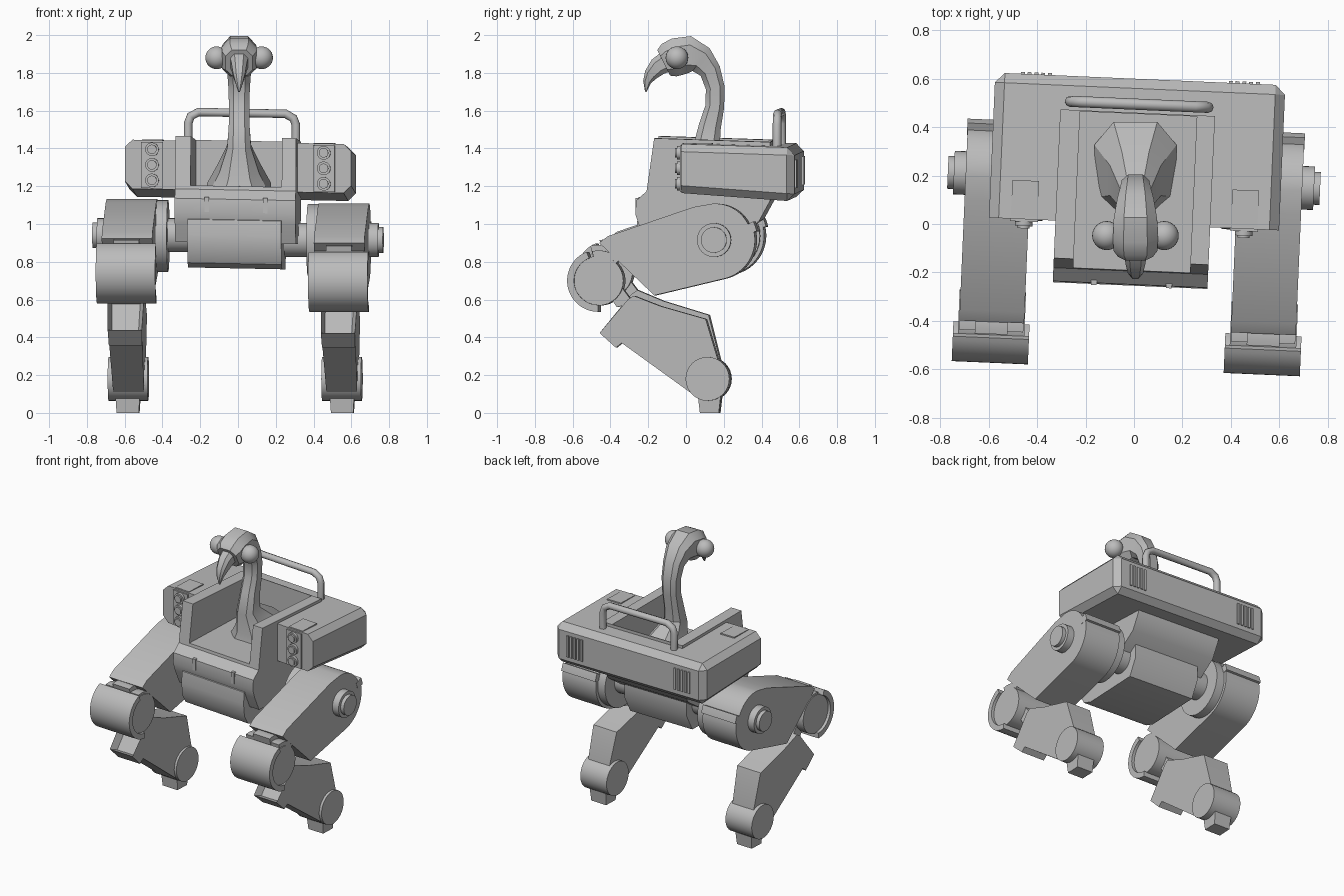
import bpy, bmesh, math
from mathutils import Matrix, Vector

cube = bpy.data.objects.get("Cube")
if cube:
    bpy.data.objects.remove(cube)

mat = bpy.data.materials.new("plain grey")
mat.use_nodes = True
GREY = (0.5, 0.5, 0.5, 1)
mat.diffuse_color = GREY
mat.node_tree.nodes["Principled BSDF"].inputs["Base Color"].default_value = GREY

YAW = Matrix.Rotation(math.radians(-2.5), 4, 'Z')
LEAN = Matrix.Identity(4)
LEAN[2][0] = -0.02          # the body sits slightly lower on its left
BODY = YAW @ LEAN
HEAD = Matrix.Translation((.006, 0, 0))


def finish(name, bm, pose=BODY, smooth=True):
    """Pose the mesh, shade it and link it as an object."""
    bm.transform(pose)
    bmesh.ops.recalc_face_normals(bm, faces=bm.faces)
    for f in bm.faces:
        f.smooth = smooth
    for e in bm.edges:
        e.smooth = e.calc_face_angle(0) < math.radians(32)
    mesh = bpy.data.meshes.new(name)
    bm.to_mesh(mesh)
    bm.free()
    mesh.materials.append(mat)
    ob = bpy.data.objects.new(name, mesh)
    bpy.context.scene.collection.objects.link(ob)
    return ob


def prism_mesh(pts, x0, x1):
    """Extrude a side (y, z) outline from x0 to x1."""
    bm = bmesh.new()
    face = bm.faces.new([bm.verts.new((x0, y, z)) for y, z in pts])
    geo = bmesh.ops.extrude_face_region(bm, geom=[face])["geom"]
    for v in geo:
        if isinstance(v, bmesh.types.BMVert):
            v.co.x = x1
    return bm


def prism(name, pts, x0, x1, pose=BODY):
    return finish(name, prism_mesh(pts, x0, x1), pose)


def arc(cy, cz, r, a0, a1, n=16):
    angles = [math.radians(a0 + (a1 - a0) * i / n) for i in range(n + 1)]
    return [(cy + r * math.cos(a), cz + r * math.sin(a)) for a in angles]


def band(cy, cz, r0, r1, a0, a1, n=16):
    return arc(cy, cz, r1, a0, a1, n) + arc(cy, cz, r0, a1, a0, n)


def disc(cy, cz, r, n=32):
    return arc(cy, cz, r, 0, 360, n)[:-1]


def box(name, lo, hi):
    (x0, y0, z0), (x1, y1, z1) = lo, hi
    return prism(name, [(y0, z0), (y1, z0), (y1, z1), (y0, z1)], x0, x1)


def squarish(value):
    return math.copysign(abs(value) ** .72, value)


def loft(name, rings, sides=8):
    """Skin squarish rings (y, z, depth radius, width radius) along a path."""
    bm = bmesh.new()
    loops = []
    for i, (y, z, ry, rx) in enumerate(rings):
        a, b = rings[max(i - 1, 0)], rings[min(i + 1, len(rings) - 1)]
        t = Vector((0, b[0] - a[0], b[1] - a[1])).normalized()
        n = Vector((0, t.z, -t.y))
        loop = []
        for k in range(sides):
            q = math.tau * (k + 0.5) / sides
            loop.append(bm.verts.new(Vector((rx * squarish(math.sin(q)), y, z))
                                     + n * ry * squarish(math.cos(q))))
        loops.append(loop)
    for l0, l1 in zip(loops, loops[1:]):
        for k in range(sides):
            j = (k + 1) % sides
            bm.faces.new((l0[k], l0[j], l1[j], l1[k]))
    bm.faces.new(loops[0])
    bm.faces.new(loops[-1])
    return finish(name, bm, HEAD)


# Torso, belly and rear pack
torso = prism("torso", [(-.155, 1.46), (-.195, 1.18), (-.25, 1.13), (-.255, 1.06), (-.235, 1.0),
                        (-.19, .9), (.22, .9), (.4, 1.02), (.46, 1.13), (.46, 1.44)], -.325, .315)
prism("belly", [(-.2, 1.04), (-.248, 1.02), (-.255, .94), (-.245, .85), (-.21, .79), (-.14, .765),
                (.27, .765), (.33, .88), (.33, .98), (.2, 1.02)], -.258, .24)
bm = prism_mesh([(0, 1.435), (0, 1.175), (.6, 1.13), (.6, 1.415)], -.6, .6)
edges = [e for e in bm.edges if max(v.co.y for v in e.verts) > .3]
bmesh.ops.bevel(bm, geom=edges, offset=.04, segments=1, affect='EDGES')
pack = finish("rear_pack", bm, smooth=False)

# Open well for the neck
well = prism("well_cutter", [(-.6, 1.2), (.455, 1.2), (.455, 1.6), (-.6, 1.6)], -.243, .24)
well.hide_render = True
well.hide_viewport = True
for ob in (torso, pack):
    mod = ob.modifiers.new("well", 'BOOLEAN')
    mod.operation = 'DIFFERENCE'
    mod.object = well

# Pack lights, top hatches, rear vents and front slots
for s, side in ((1, "left"), (-1, "right")):
    x = .455 * s
    box(side + "_light_plate", (x - .058, -.01, 1.18), (x + .058, .02, 1.425))
    box(side + "_hatch", (x - .055, .01, 1.42), (x + .055, .16, 1.438))
    for i in range(3):
        for r, depth in ((.036, .018), (.025, .028)):
            bm = bmesh.new()
            bmesh.ops.create_cone(bm, cap_ends=True, segments=20, radius1=r, radius2=r, depth=depth,
                                  matrix=Matrix.Translation((x, -.01 - depth / 2, 1.222 + .082 * i))
                                  @ Matrix.Rotation(math.pi / 2, 4, 'X'))
            finish(side + "_light", bm)
    for i in range(5):
        vx = .43 * s + .028 * (i - 2)
        box(side + "_vent", (vx - .008, .599, 1.2), (vx + .008, .608, 1.35))
    box(side + "_front_slot", (.155 * s - .012, -.259, 1.06), (.155 * s + .012, -.22, 1.14))

# Carrying bar
curve = bpy.data.curves.new("carry_bar", 'CURVE')
curve.dimensions = '3D'
curve.bevel_depth = .023
curve.bevel_resolution = 2
curve.use_fill_caps = True
half = [(.285, 1.41), (.285, 1.53), (.272, 1.565), (.23, 1.588)]
path = half + [(-x, z) for x, z in reversed(half)]
spline = curve.splines.new('POLY')
spline.points.add(len(path) - 1)
for p, (x, z) in zip(spline.points, path):
    p.co = (BODY @ Vector((x, .495, z))).to_4d()
curve.materials.append(mat)
bpy.context.scene.collection.objects.link(bpy.data.objects.new("carry_bar", curve))

# Neck, head, beak and eyes
loft("neck_and_head", [(.22, 1.18, .225, .18), (.18, 1.3, .14, .112), (.106, 1.41, .08, .067),
                       (.127, 1.52, .062, .058), (.152, 1.62, .053, .057), (.155, 1.72, .053, .06),
                       (.128, 1.81, .06, .066), (.08, 1.87, .08, .08), (.015, 1.895, .106, .095),
                       (-.05, 1.885, .106, .098), (-.09, 1.867, .1, .096), (-.118, 1.853, .08, .076)])
loft("beak", [(-.1, 1.862, .06, .052), (-.15, 1.832, .052, .043), (-.187, 1.79, .038, .034),
              (-.206, 1.752, .023, .022), (-.213, 1.7, .004, .005)])
for s in (1, -1):
    bm = bmesh.new()
    bmesh.ops.create_uvsphere(bm, u_segments=24, v_segments=14, radius=.06,
                              matrix=Matrix.Translation((.119 * s, -.048, 1.88)))
    finish("eye", bm, HEAD)

# Legs: the right leg stands a little higher at the knee and hip
HIP, KNEE, ANKLE = (.185, .915), (-.434, .70), (.142, .18)
for s, side in ((1, "left"), (-1, "right")):
    up = 0 if s > 0 else 1

    def part(name, pts, x0, x1, dz=0.0, dy=0.0, dx=-.008):
        pose = YAW @ Matrix.Translation((dx, dy * up, dz * up))
        return prism(side + "_" + name, pts, x0 * s, x1 * s, pose)

    part("axle", disc(*HIP, .09), .2, .4, .026)
    part("hip_drum", disc(*HIP, .19), .37, .44, .022)
    part("hip_cap", disc(HIP[0] - .005, HIP[1], .09), .69, .745, .026)
    part("hip_cap_end", disc(HIP[0] - .005, HIP[1], .068), .74, .77, .026)
    thigh = [(.07, 1.09), (-.385, .935), (-.43, .9), (-.138, .622)]
    thigh += arc(*HIP, .21, -75, 12) + arc(*HIP, .193, 14, 95, 12)
    part("thigh", thigh, .428, .696, .024)
    part("hip_ridge", band(*HIP, .17, .225, 12, 26, 2), .425, .698, .024)

    # Knee: drum inside an open shell, with a stepped hinge above
    part("knee_drum", disc(*KNEE, .132), .425, .7, .045)
    part("knee_shell", band(*KNEE, .128, .165, 112, 270, 24), .405, .72, .045)
    part("knee_hinge", band(*KNEE, .1, .19, 65, 104, 6), .495, .63, .03)
    part("knee_hinge_base", band(*KNEE, .1, .16, 45, 102, 6), .43, .695, .03)

    # Shin, narrowing downwards, with a recessed front window
    shin = [(-.249, .62), (-.11, .566), (.132, .497), (.2, .27), (.2, .18), (.047, .11),
            (-.313, .37), (-.344, .345), (-.43, .423), (-.28, .6)]
    bm = prism_mesh(shin, .468 * s, .66 * s)
    bmesh.ops.recalc_face_normals(bm, faces=bm.faces)
    bm.normal_update()
    front = min(bm.faces, key=lambda f: (f.calc_center_median() - Vector((.564 * s, -.355, .51))).length)
    bmesh.ops.inset_region(bm, faces=[front], thickness=.03, depth=0)
    bmesh.ops.translate(bm, verts=front.verts, vec=-front.normal * .05)
    for v in bm.verts:
        drop = min(1, max(0, (.62 - v.co.z) / .44))
        v.co.x = .564 * s + (v.co.x - .564 * s) * (1.02 - .17 * drop)
        v.co += Vector((-.016, -(.03 + .013 * drop) * up, .03 * (1 - drop) * up))
    finish(side + "_shin", bm, YAW)
    part("shin_root", [(-.43, .7), (-.34, .56), (-.25, .58), (-.34, .7)], .49, .64, .03)

    # Ankle and tapered foot
    part("ankle", disc(*ANKLE, .116), .46, .67, 0, -.045, -.02)
    bm = prism_mesh([(.085, .13), (.215, .13), (.2, 0), (.1, 0)], .5 * s, .634 * s)
    for v in bm.verts:
        if v.co.z < .05:
            v.co.x = .567 * s + (v.co.x - .567 * s) * .88
    finish(side + "_foot", bm, YAW @ Matrix.Translation((-.02, -.045 * up, 0)))
